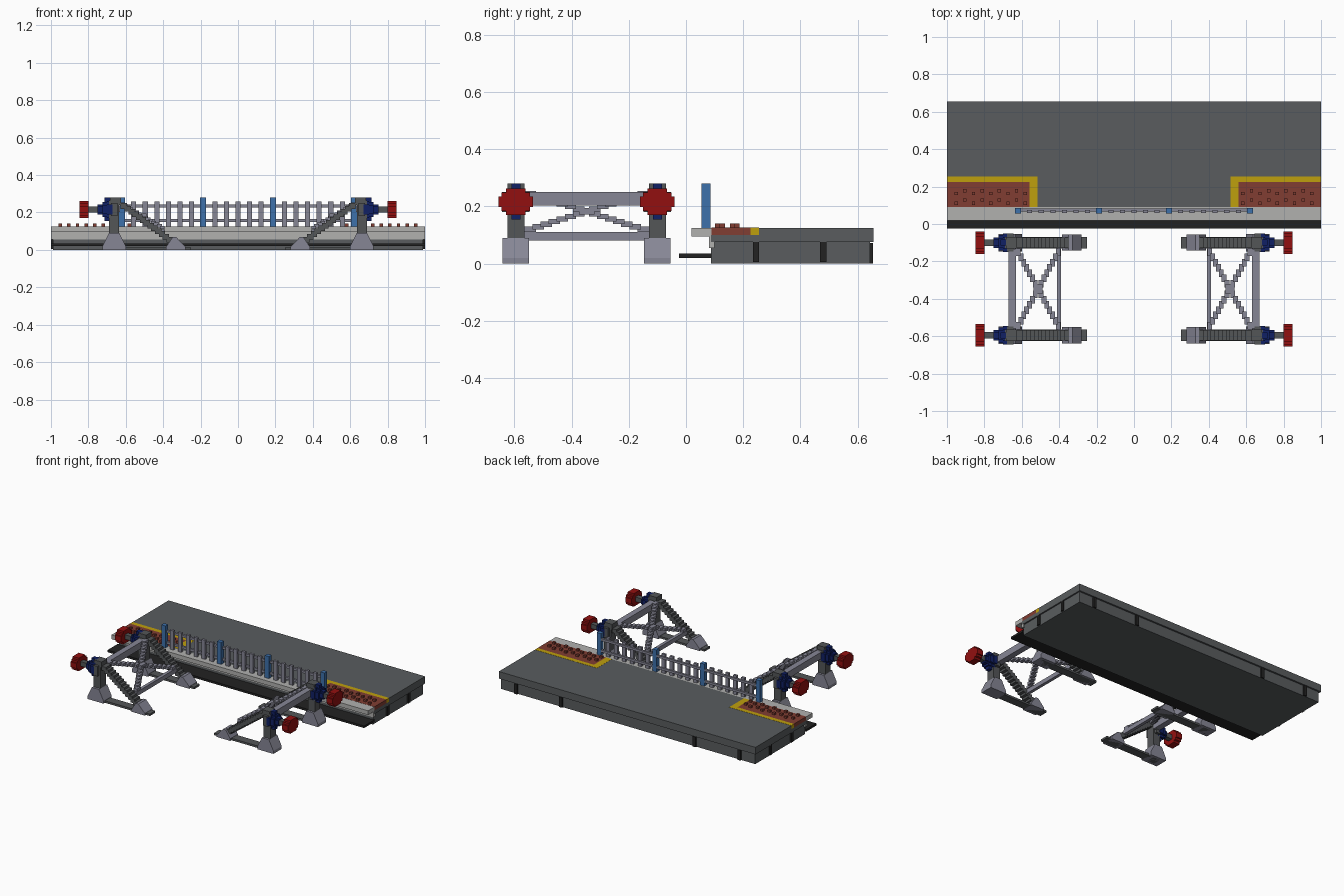
import bpy, bmesh, math
from mathutils import Vector

cube = bpy.data.objects.get("Cube")
if cube:
    bpy.data.objects.remove(cube, do_unlink=True)


def material(name, r, g, b):
    m = bpy.data.materials.new(name)
    m.use_nodes = True
    m.diffuse_color = (r, g, b, 1)
    bsdf = next(n for n in m.node_tree.nodes if n.type == 'BSDF_PRINCIPLED')
    bsdf.inputs["Base Color"].default_value = (r, g, b, 1)
    return m


ASPHALT = material("asphalt grey", .100, .108, .113)
STEEL = material("dark steel grey", .088, .093, .097)
LILAC = material("lilac grey", .24, .24, .30)
PALE = material("pale grey", .44, .44, .43)
BLACK = material("black", .016, .016, .016)
BRICK = material("brick red", .22, .047, .032)
YELLOW = material("yellow", .52, .35, .004)
BLUE = material("mid blue", .048, .165, .41)
NAVY = material("navy blue", .005, .014, .13)
RED = material("deep red", .29, .005, .005)


def finish(name, mat, bm):
    mesh = bpy.data.meshes.new(name)
    bmesh.ops.recalc_face_normals(bm, faces=bm.faces)
    bm.to_mesh(mesh)
    bm.free()
    mesh.materials.append(mat)
    ob = bpy.data.objects.new(name, mesh)
    bpy.context.collection.objects.link(ob)
    return ob


def boxes(name, mat, items, mirror=False):
    """One object from boxes given as (x0, x1, y0, y1, z0, z1)."""
    bm = bmesh.new()
    if mirror:
        items = items + [(-b[1], -b[0]) + tuple(b[2:]) for b in items]
    for x0, x1, y0, y1, z0, z1 in items:
        new = bmesh.ops.create_cube(bm, size=1)["verts"]
        for v in new:
            v.co = ((x0 + x1) / 2 + v.co.x * (x1 - x0),
                    (y0 + y1) / 2 + v.co.y * (y1 - y0),
                    (z0 + z1) / 2 + v.co.z * (z1 - z0))
    return finish(name, mat, bm)


def steps(a, b, n, sx, sy, sz):
    """Chain of small blocks from point a to point b."""
    a, b = Vector(a), Vector(b)
    out = []
    for i in range(n):
        p = a.lerp(b, i / (n - 1))
        out.append((p.x - sx / 2, p.x + sx / 2, p.y - sy / 2, p.y + sy / 2,
                    p.z - sz / 2, p.z + sz / 2))
    return out


def gusset(name, mat, profile, ys, half):
    """Mirrored prisms from an x-z profile, one at each y."""
    bm = bmesh.new()
    for s in (1, -1):
        for y in ys:
            f = bm.faces.new([bm.verts.new((s * x, y - half, z)) for x, z in profile])
            g = bmesh.ops.extrude_face_region(bm, geom=[f])["geom"]
            moved = [v for v in g if isinstance(v, bmesh.types.BMVert)]
            bmesh.ops.translate(bm, verts=moved, vec=(0, 2 * half, 0))
    return finish(name, mat, bm)


# Platform body, with a recessed lower band and corners left free for paving
boxes("platform_slab", ASPHALT, [
    (-1, 1, .087, .655, .075, .10),
    (-1, 1, .255, .655, .10, .125),
    (-.515, .515, .09, .255, .10, .125)])
boxes("platform_base", ASPHALT, [(-.99, .99, .087, .643, 0, .075)])
clips = [(x - .012, x + .012, .64, .654, 0, .072) for x in (.52, .87)]
clips += [(.985, 1, y - .011, y + .011, .005, .08) for y in (.245, .48)]
boxes("base_clips", BLACK, clips, True)

# Edge coping, its lower lip and the black ledge under it
boxes("edge_coping", PALE, [(-1, 1, .02, .09, .095, .125),
                            (-1, 1, .08, .10, .055, .095)])
boxes("under_ledge", BLACK, [(-1, 1, -.024, .09, .02, .035)])

# Tactile paving with studs and yellow border
boxes("paving", BRICK, [(.56, 1, .09, .225, .10, .126)], True)
studs = []
for i in range(9):
    x = .582 + i * .046
    for y in ((.178, .128) if i % 2 else (.163, .11)):
        studs.append((x - .009, x + .009, y - .009, y + .009, .125, .14))
boxes("paving_studs", BRICK, studs, True)
boxes("paving_border", YELLOW, [(.515, 1, .225, .255, .10, .126),
                                (.515, .56, .09, .225, .10, .126)], True)

# Fence
posts, pickets = [], []
for i in range(21):
    x = -.62 + i * .062
    if i in (0, 7, 13, 20):
        posts.append((x - .016, x + .016, .055, .085, .12, .28))
    else:
        pickets.append((x - .0135, x + .0135, .058, .075, .125, .26))
boxes("fence_posts", BLUE, posts)
boxes("fence_pickets", LILAC, pickets)
boxes("fence_rails", LILAC, [(-.62, .62, .068, .083, z, z + .016) for z in (.148, .228)])

# Buffer stop frames
YS = (-.595, -.1)
uprights, braces, bars, shells, domes, rods, discs = ([] for _ in range(7))
for y in YS:
    uprights += [(.635, .69, y - .03, y + .03, 0, .265),
                 (.645, .68, y - .048, y + .048, .18, .25),
                 (.625, .685, y - .03, y + .03, .24, .28)]
    braces += steps((.61, y, .235), (.345, y, .04), 14, .034, .056, .03)
    bars += [(.25, .70, y - .03, y + .03, 0, .014)]
    # Stepped navy housing
    for x0, x1, w, h in ((.672, .70, .05, .045), (.70, .725, .042, .04),
                         (.725, .75, .027, .027)):
        domes += [(x0, x1, y - w, y + w, .216 - h * .6, .216 + h * .6),
                  (x0, x1, y - w * .6, y + w * .6, .216 - h, .216 + h)]
    domes += [(.675, .715, y - .016, y + .016, .155, .28)]
    rods += [(.74, .805, y - .017, y + .017, .20, .232)]
    # Stepped buffer disc
    for w, h in ((.06, .018), (.05, .032), (.034, .046)):
        discs += [(.80, .848, y - w, y + w, .216 - h, .216 + h)]
boxes("buffer_uprights", STEEL, uprights, True)
boxes("buffer_diagonals", STEEL, braces, True)
boxes("buffer_ground_bars", STEEL, bars, True)
boxes("buffer_housings", NAVY, domes, True)
boxes("buffer_rods", STEEL, rods, True)
boxes("buffer_discs", RED, discs, True)

# Flared feet
gusset("outer_feet", LILAC, [(.60, 0), (.725, 0), (.725, .02), (.69, .09),
                             (.635, .09), (.60, .02)], YS, .046)
gusset("inner_feet", LILAC, [(.28, 0), (.385, 0), (.385, .015), (.35, .068),
                             (.33, .068), (.28, .015)], YS, .043)

# Cross beams joining the frames, and the stepped cross brace
boxes("top_beams", LILAC, [(.63, .672, -.56, -.135, .203, .25)], True)
boxes("low_beams", LILAC, [(.39, .412, -.57, -.125, .08, .11)], True)
cross = steps((.405, -.545, .12), (.62, -.15, .245), 15, .026, .04, .018)
cross += steps((.405, -.15, .12), (.62, -.545, .245), 15, .026, .04, .018)
cross += [(.488, .536, -.375, -.32, .172, .195)]
boxes("cross_braces", LILAC, cross, True)
